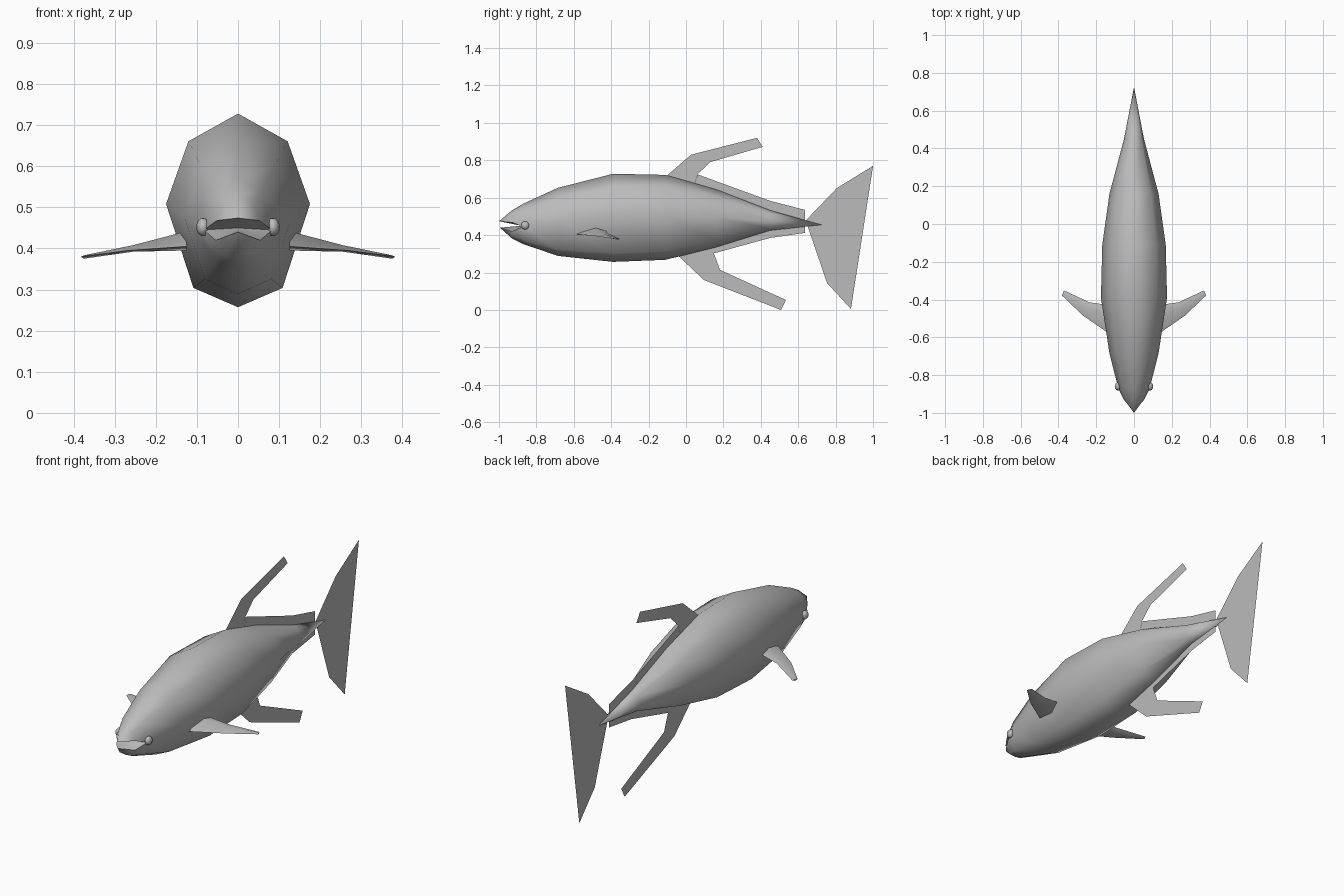
import bpy, bmesh, math

if "Cube" in bpy.data.objects:
    bpy.data.objects.remove(bpy.data.objects["Cube"])

grey = bpy.data.materials.new("fish_grey")
grey.diffuse_color = (0.5, 0.5, 0.5, 1)
grey.use_nodes = True
grey.node_tree.nodes["Principled BSDF"].inputs["Base Color"].default_value = grey.diffuse_color


def make(name, verts, faces, smooth=None):
    me = bpy.data.meshes.new(name)
    me.from_pydata(verts, [], faces)
    me.materials.append(grey)
    ob = bpy.data.objects.new(name, me)
    bpy.context.collection.objects.link(ob)
    if smooth:
        bm = bmesh.new()
        bm.from_mesh(me)
        bmesh.ops.recalc_face_normals(bm, faces=bm.faces)
        bm.to_mesh(me)
        bm.free()
        bpy.ops.object.select_all(action='DESELECT')
        ob.select_set(True)
        bpy.context.view_layer.objects.active = ob
        bpy.ops.object.shade_smooth_by_angle(angle=math.radians(smooth))
    return ob


# Body: eight-sided rings given as y, half width, bottom, top, side height
rings = [(-0.87, 0.083, 0.352, 0.568, 0.445), (-0.685, 0.130, 0.289, 0.653, 0.475),
         (-0.39, 0.175, 0.257, 0.728, 0.508), (-0.11, 0.168, 0.268, 0.722, 0.508),
         (0.16, 0.130, 0.335, 0.645, 0.495), (0.45, 0.053, 0.425, 0.533, 0.475)]
verts, faces = [], []
for y, w, lo, hi, side in rings:
    up, down = lo + 0.857 * (hi - lo), lo + 0.10 * (hi - lo)
    verts += [(0, y, hi), (0.69 * w, y, up), (w, y, side), (0.62 * w, y, down),
              (0, y, lo), (-0.62 * w, y, down), (-w, y, side), (-0.69 * w, y, up)]
for r in range(len(rings) - 1):
    for i in range(8):
        j = (i + 1) % 8
        faces.append((r * 8 + i, r * 8 + j, r * 8 + 8 + j, r * 8 + 8 + i))
last = (len(rings) - 1) * 8
tail_tip = len(verts)
verts.append((0, 0.725, 0.455))
faces += [(last + i, last + (i + 1) % 8, tail_tip) for i in range(8)]


# Jaws: each a five-point arch running from the first ring to a tip
def jaw(arch, ring_ids, tip):
    a = len(verts)
    verts.extend(arch + [tip])
    for i in range(4):
        faces.append((ring_ids[i], ring_ids[i + 1], a + i + 1, a + i))
        faces.append((a + i, a + i + 1, a + 5))
    return a


upper = jaw([(0.052, -0.93, 0.468), (0.036, -0.93, 0.512), (0, -0.93, 0.533),
             (-0.036, -0.93, 0.512), (-0.052, -0.93, 0.468)], [2, 1, 0, 7, 6], (0, -1, 0.474))
lower = jaw([(0.054, -0.93, 0.42), (0.034, -0.93, 0.386), (0, -0.93, 0.382),
             (-0.034, -0.93, 0.386), (-0.054, -0.93, 0.42)], [2, 3, 4, 5, 6], (0, -0.995, 0.440))
# Mouth lining
throat = len(verts)
verts.append((0, -0.88, 0.45))
for a in (upper, lower):
    faces += [(2, a, throat), (a, a + 5, throat), (a + 5, a + 4, throat), (a + 4, 6, throat)]
make("body", verts, faces, 60)

# Eyes
for s, side in ((1, "right"), (-1, "left")):
    bpy.ops.mesh.primitive_uv_sphere_add(segments=12, ring_count=8, radius=0.022,
                                         location=(s * 0.085, -0.86, 0.452))
    eye = bpy.context.object
    eye.name = side + "_eye"
    eye.scale.x = 0.75
    eye.data.materials.append(grey)
    bpy.ops.object.shade_smooth()

    # Pectoral fin: diamond sections (front, top, back, bottom)
    sections = [[(0.125, -0.585, 0.405), (0.125, -0.49, 0.442), (0.125, -0.43, 0.425), (0.125, -0.49, 0.395)],
                [(0.27, -0.485, 0.395), (0.255, -0.445, 0.408), (0.235, -0.415, 0.408), (0.255, -0.445, 0.392)],
                [(0.382, -0.378, 0.380), (0.376, -0.364, 0.383), (0.37, -0.352, 0.379), (0.376, -0.364, 0.375)]]
    pv = [(s * x, y, z) for sec in sections for x, y, z in sec]
    pf = [(k * 4 + i, k * 4 + (i + 1) % 4, k * 4 + 4 + (i + 1) % 4, k * 4 + 4 + i)
          for k in range(2) for i in range(4)]
    pf += [(3, 2, 1, 0), (8, 9, 10, 11)]
    make(side + "_pectoral_fin", pv, pf, 60)

# Flat fins on the centre plane, as y, z outlines
fins = {
    "dorsal_fin": [(-0.10, 0.72), (0.027, 0.83), (0.38, 0.92), (0.41, 0.872),
                   (0.128, 0.79), (0.064, 0.727), (0.04, 0.66)],
    "upper_finlet_strip": [(0.04, 0.66), (0.064, 0.724), (0.45, 0.583), (0.636, 0.535),
                           (0.636, 0.475), (0.45, 0.51)],
    "anal_fin": [(-0.04, 0.288), (0.096, 0.16), (0.508, 0.0), (0.535, 0.053),
                 (0.182, 0.214), (0.15, 0.30), (0.15, 0.36)],
    "lower_finlet_strip": [(0.15, 0.36), (0.15, 0.303), (0.45, 0.385), (0.636, 0.412),
                           (0.636, 0.455), (0.45, 0.45)],
    "tail_fin": [(0.64, 0.478), (0.807, 0.652), (1.0, 0.77), (0.882, 0.005), (0.754, 0.144)],
}
for name, outline in fins.items():
    make(name, [(0, y, z) for y, z in outline], [tuple(range(len(outline)))])
